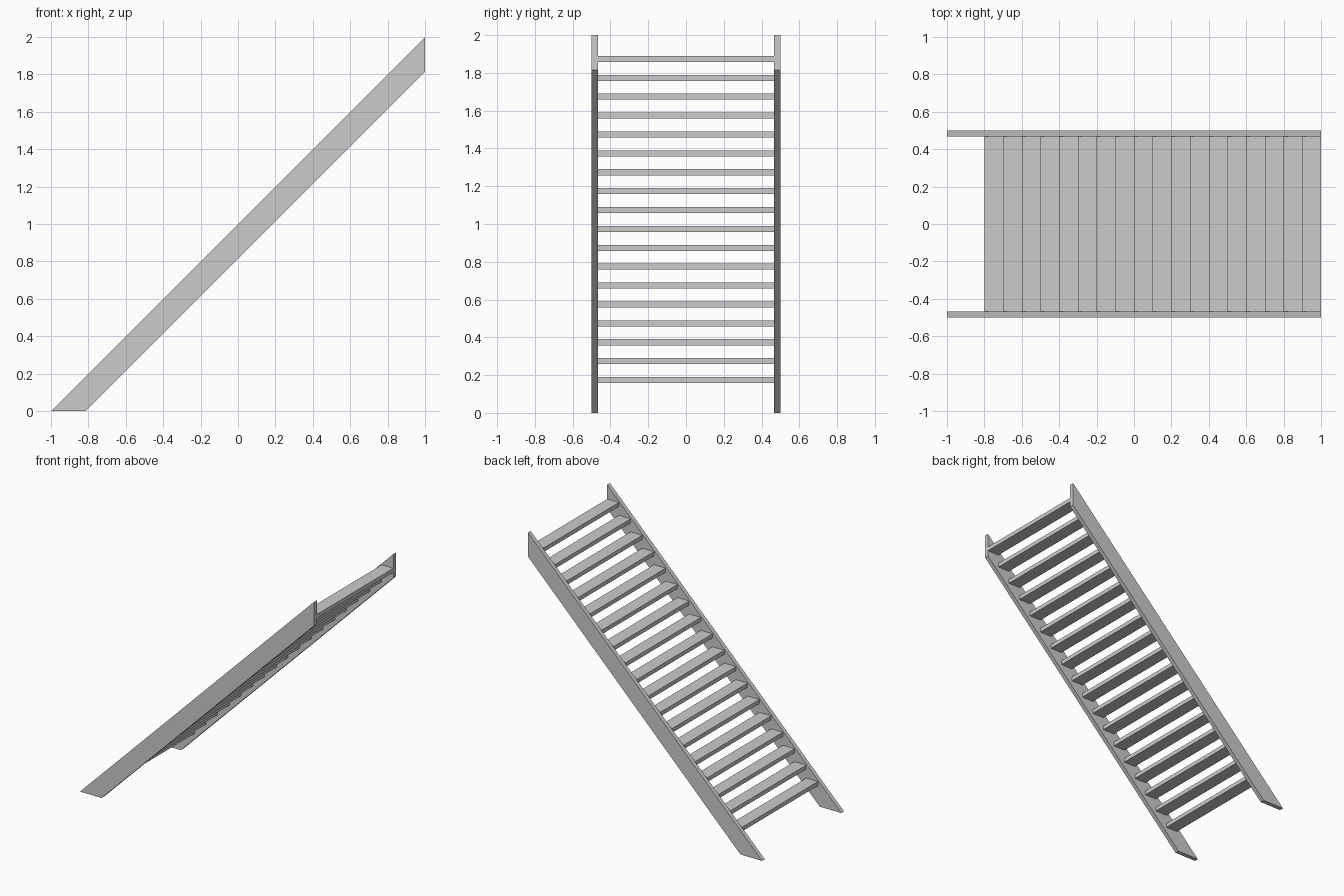
import bpy
import bmesh
from mathutils import Vector

if "Cube" in bpy.data.objects:
    bpy.data.objects.remove(bpy.data.objects["Cube"], do_unlink=True)

# Single plain grey
grey = bpy.data.materials.new("plain_grey")
grey.use_nodes = True
colour = (0.6, 0.6, 0.6, 1)
grey.diffuse_color = colour
grey.node_tree.nodes["Principled BSDF"].inputs["Base Color"].default_value = colour

HALF_WIDTH = 0.5
BOARD = 0.033
INNER = HALF_WIDTH - BOARD
TREADS = 18
STEP = 0.1
THICK = 0.032


def extrude_profile(name, profile, y0, y1):
    """Extrude an (x, z) outline from y0 to y1."""
    bm = bmesh.new()
    face = bm.faces.new([bm.verts.new((x, y0, z)) for x, z in profile])
    new = bmesh.ops.extrude_face_region(bm, geom=[face])["geom"]
    verts = [v for v in new if isinstance(v, bmesh.types.BMVert)]
    bmesh.ops.translate(bm, verts=verts, vec=Vector((0, y1 - y0, 0)))
    bmesh.ops.recalc_face_normals(bm, faces=bm.faces)
    mesh = bpy.data.meshes.new(name)
    bm.to_mesh(mesh)
    bm.free()
    mesh.materials.append(grey)
    obj = bpy.data.objects.new(name, mesh)
    bpy.context.collection.objects.link(obj)
    return obj


# Sloping side boards, cut level at the floor and plumb at the top
side = [(-1, 0), (-0.815, 0), (1, 1.815), (1, 2)]
extrude_profile("front_stringer", side, -HALF_WIDTH, -INNER)
extrude_profile("back_stringer", side, INNER, HALF_WIDTH)

# Open treads between the boards
for i in range(TREADS):
    x = -0.8 + i * STEP
    top = 0.19 + i * STEP
    outline = [(x, top - THICK), (x + STEP, top - THICK), (x + STEP, top), (x, top)]
    extrude_profile(f"tread_{i + 1}", outline, -INNER, INNER)
